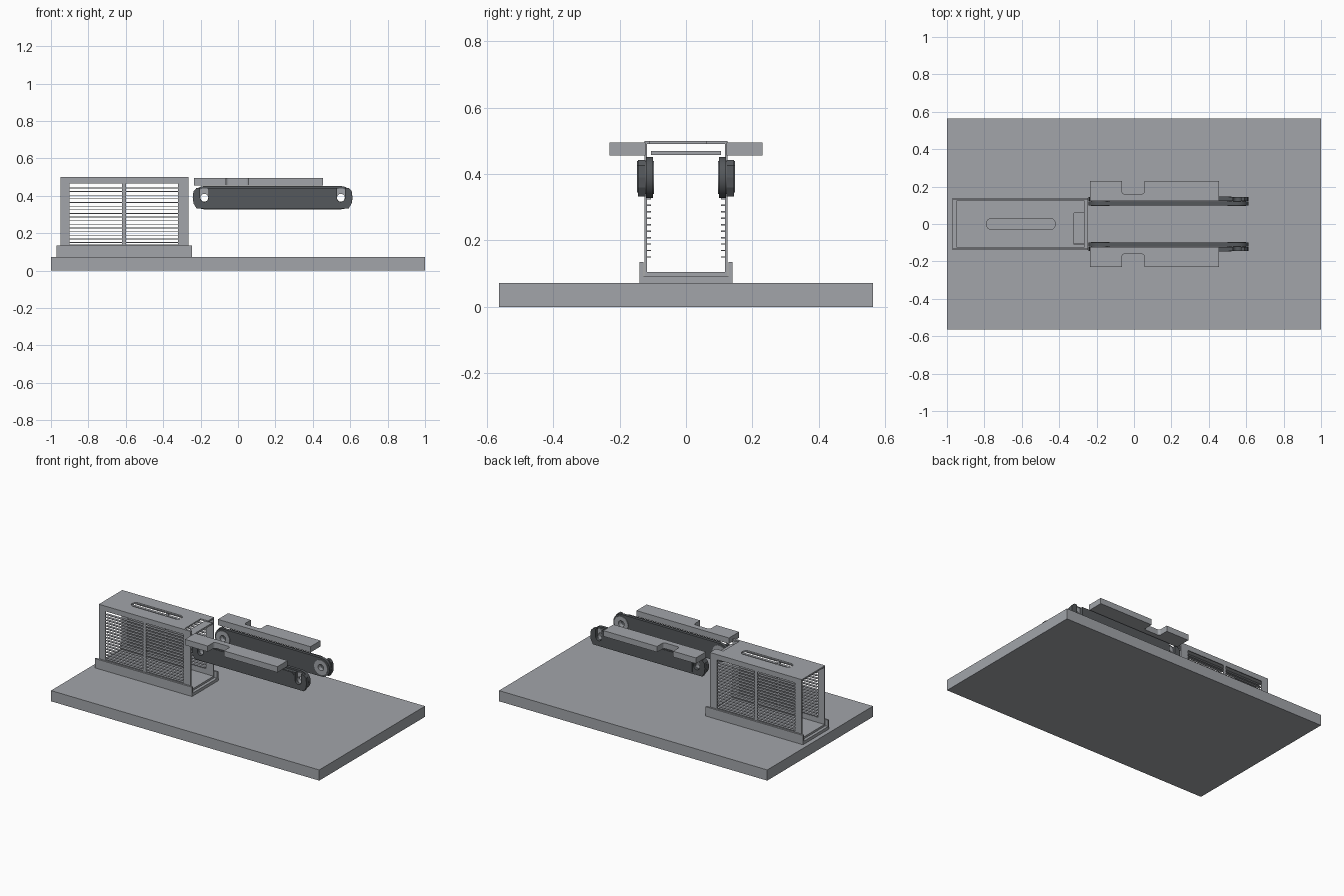
import bpy, bmesh, math
from mathutils import Vector

cube = bpy.data.objects.get("Cube")
if cube:
    bpy.data.objects.remove(cube, do_unlink=True)


def material(name, rgb):
    m = bpy.data.materials.new(name)
    m.use_nodes = True
    m.diffuse_color = (*rgb, 1)
    bsdf = next(n for n in m.node_tree.nodes if n.type == 'BSDF_PRINCIPLED')
    bsdf.inputs["Base Color"].default_value = (*rgb, 1)
    return m


LIGHT = material("light grey", (0.36, 0.375, 0.40))
DARK = material("dark grey", (0.09, 0.098, 0.106))


def finish(name, bm, mat):
    bmesh.ops.recalc_face_normals(bm, faces=bm.faces)
    mesh = bpy.data.meshes.new(name)
    bm.to_mesh(mesh)
    bm.free()
    mesh.materials.append(mat)
    obj = bpy.data.objects.new(name, mesh)
    bpy.context.collection.objects.link(obj)
    return obj


def boxes(name, spans, mat=LIGHT):
    """One object from (x0, x1, y0, y1, z0, z1) blocks."""
    bm = bmesh.new()
    for x0, x1, y0, y1, z0, z1 in spans:
        verts = bmesh.ops.create_cube(bm, size=1)["verts"]
        for v in verts:
            v.co = Vector(((x0 + x1) / 2 + v.co.x * (x1 - x0),
                           (y0 + y1) / 2 + v.co.y * (y1 - y0),
                           (z0 + z1) / 2 + v.co.z * (z1 - z0)))
    return finish(name, bm, mat)


def prism(name, profile, lo, hi, axis, mat):
    """Extrude a 2D profile along y (profile in x, z) or z (profile in x, y)."""
    bm = bmesh.new()
    place = (lambda a, b, c: (a, c, b)) if axis == 'y' else (lambda a, b, c: (a, b, c))
    face = bm.faces.new([bm.verts.new(place(a, b, lo)) for a, b in profile])
    new = bmesh.ops.extrude_face_region(bm, geom=[face])["geom"]
    offset = Vector(place(0, 0, hi - lo))
    bmesh.ops.translate(bm, vec=offset, verts=[g for g in new if isinstance(g, bmesh.types.BMVert)])
    return finish(name, bm, mat)


def arc(cx, cy, r, start, end, n=16):
    return [(cx + r * math.cos(math.radians(start + (end - start) * i / n)),
             cy + r * math.sin(math.radians(start + (end - start) * i / n)))
            for i in range(n + 1)]


def stadium(x0, x1, cy, r):
    return arc(x1, cy, r, -90, 90) + arc(x0, cy, r, 90, 270)


def cut(obj, cutter):
    cutter.hide_render = True
    mod = obj.modifiers.new("cut", 'BOOLEAN')
    mod.operation = 'DIFFERENCE'
    mod.solver = 'EXACT'
    mod.object = cutter
    bpy.context.view_layer.objects.active = obj
    bpy.ops.object.modifier_apply(modifier=mod.name)
    bpy.data.objects.remove(cutter, do_unlink=True)


def smooth(obj):
    bpy.ops.object.select_all(action='DESELECT')
    obj.select_set(True)
    bpy.context.view_layer.objects.active = obj
    bpy.ops.object.shade_smooth_by_angle(angle=math.radians(30))


# Base plate and the open-ended tray on it
boxes("base_plate", [(-1, 1, -0.563, 0.563, 0, 0.072)])
boxes("cage_tray", [(-0.97, -0.245, -0.14, 0.14, 0.072, 0.092),
                    (-0.97, -0.245, -0.14, -0.128, 0.092, 0.135),
                    (-0.97, -0.245, 0.128, 0.14, 0.092, 0.135)])

# Louvred cage: floor, slotted roof and two slatted walls
X0, X1 = -0.95, -0.265
boxes("cage_floor", [(X0, X1, -0.118, 0.118, 0.092, 0.105)])
roof_outline = [(X0, -0.125), (X1, -0.125), (X1, -0.11), (-0.32, -0.11),
                (-0.32, 0.06), (X1, 0.06), (X1, 0.125), (X0, 0.125)]
roof = prism("cage_roof", roof_outline, 0.49, 0.5, 'z', LIGHT)
cut(roof, prism("slot_cutter", stadium(-0.76, -0.45, 0, 0.03), 0.45, 0.55, 'z', LIGHT))
boxes("cage_cross_bar", [(-0.32, X1, -0.106, 0.106, 0.458, 0.47)])

for side, s in (("right", -1), ("left", 1)):
    inner, outer = sorted((s * 0.118, s * 0.125))
    posts = [(X0, -0.90), (-0.62, -0.60), (-0.32, X1)]
    wall = [(a, b, inner, outer, 0.14, 0.465) for a, b in posts]
    wall += [(X0, X1, inner, outer, 0.092, 0.14), (X0, X1, inner, outer, 0.465, 0.49)]
    boxes(side + "_cage_wall", wall)
    fin_in, fin_out = sorted((s * 0.106, s * 0.124))
    boxes(side + "_louvre_slats",
          [(a, b, fin_in, fin_out, z - 0.002, z + 0.002)
           for a, b in ((-0.90, -0.62), (-0.60, -0.32))
           for z in (0.15 + 0.0195 * i for i in range(16))])

# Notched side rails, belts, wheels and guard plates, mirrored across y
WHEELS = (-0.18, 0.55)
HUB_Z = 0.39
for side, s in (("right", -1), ("left", 1)):
    rail = [(-0.235, 0.122), (0.455, 0.122), (0.455, 0.23), (0.055, 0.23)]
    rail += arc(0.04, 0.175, 0.015, 0, -90, 4) + arc(-0.05, 0.175, 0.015, -90, -180, 4)
    rail += [(-0.065, 0.23), (-0.235, 0.23)]
    prism(side + "_side_rail", [(x, s * y) for x, y in rail], 0.456, 0.495, 'z', LIGHT)

    # Belt loop around both wheels, pierced by the axle holes
    lo, hi = sorted((s * 0.1, s * 0.12))
    belt = prism(side + "_belt", stadium(*WHEELS, HUB_Z, 0.062), lo, hi, 'y', DARK)
    for x in WHEELS:
        cut(belt, prism("hub_cutter", arc(x, HUB_Z, 0.05, 0, 345, 23), -0.2, 0.2, 'y', DARK))
    smooth(belt)
    lo, hi = sorted((s * 0.096, s * 0.123))
    for place, x in zip(("rear", "front"), WHEELS):
        wheel = prism(f"{side}_{place}_wheel", arc(x, HUB_Z, 0.05, 0, 350, 35), lo, hi, 'y', LIGHT)
        cut(wheel, prism("axle_cutter", arc(x, HUB_Z, 0.021, 0, 345, 23), -0.2, 0.2, 'y', LIGHT))
        smooth(wheel)

    # Outer guard plate with a U slot open at the top over each axle
    lo, hi = sorted((s * 0.122, s * 0.145))
    guard_outline = [(-0.222, 0.333), (0.592, 0.333), (0.608, 0.36), (0.612, 0.39),
                     (0.608, 0.425), (0.592, 0.442)]
    for x in reversed(WHEELS):
        guard_outline += [(x + 0.022, 0.442)] + arc(x, HUB_Z, 0.022, 0, -180, 12)
        guard_outline += [(x - 0.022, 0.442)]
    guard_outline += [(-0.222, 0.442), (-0.238, 0.425), (-0.242, 0.39), (-0.238, 0.36)]
    prism(side + "_guard_plate", guard_outline, lo, hi, 'y', DARK)
    lo, hi = sorted((s * 0.144, s * 0.148))
    panel = [(-0.15, 0.345), (0.52, 0.345), (0.52, 0.425), (0.505, 0.44),
             (-0.135, 0.44), (-0.15, 0.425)]
    prism(side + "_guard_panel", panel, lo, hi, 'y', DARK)
